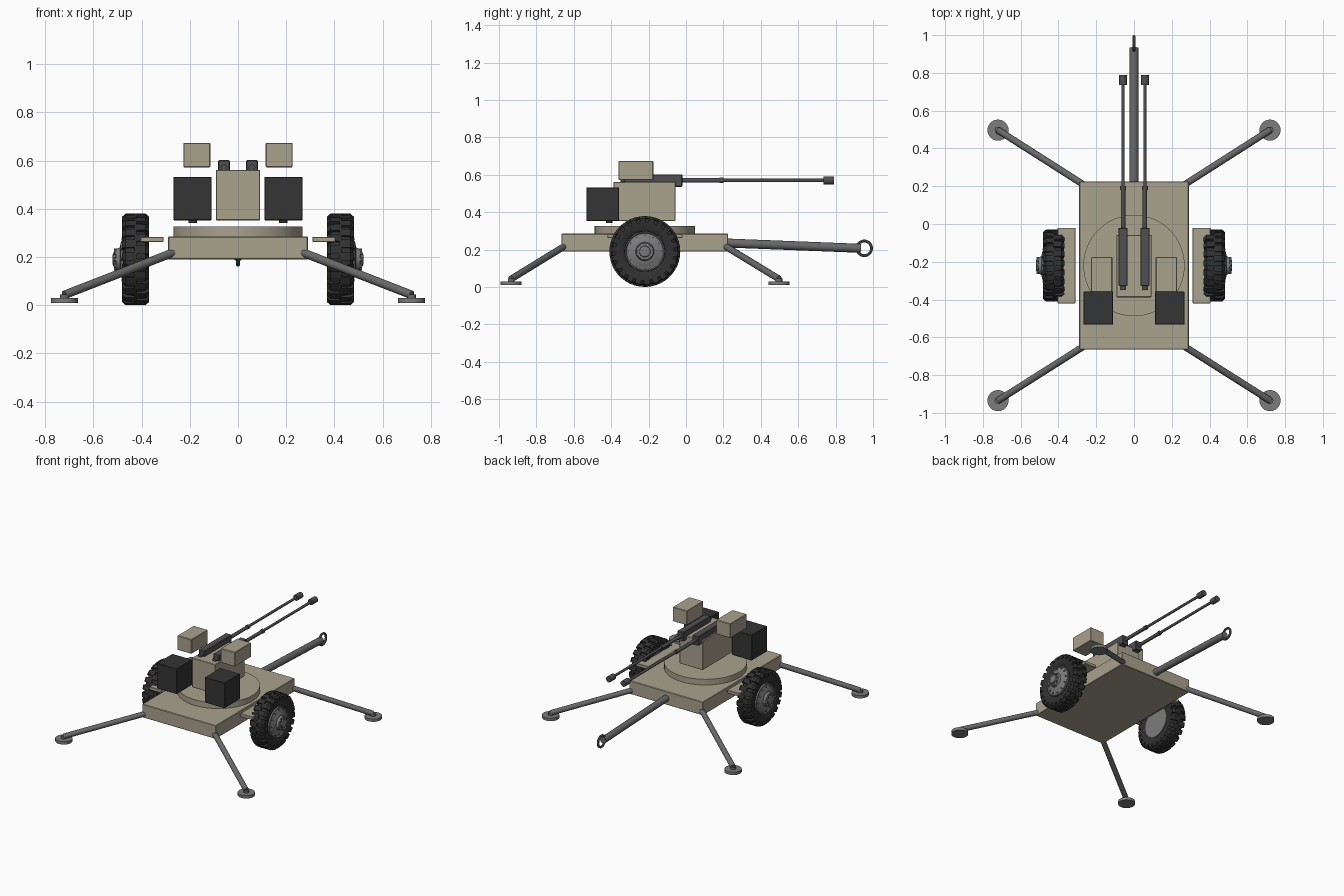
import bpy, bmesh
from math import pi, sin, cos
from mathutils import Vector, Matrix

if "Cube" in bpy.data.objects:
    bpy.data.objects.remove(bpy.data.objects["Cube"])


def material(name, rgb):
    m = bpy.data.materials.new(name)
    m.diffuse_color = (*rgb, 1)
    m.use_nodes = True
    m.node_tree.nodes["Principled BSDF"].inputs["Base Color"].default_value = m.diffuse_color
    return m


TAN = material("tan_paint", (0.40, 0.36, 0.27))
DARK = material("dark_panel", (0.035, 0.035, 0.037))
RUBBER = material("rubber", (0.03, 0.03, 0.03))
STEEL = material("steel", (0.14, 0.14, 0.14))
GUN = material("gunmetal", (0.08, 0.08, 0.085))
HUB = material("hub_grey", (0.2, 0.2, 0.2))


def finish(name, bm, mat, smooth=False):
    bmesh.ops.recalc_face_normals(bm, faces=bm.faces)
    me = bpy.data.meshes.new(name)
    bm.to_mesh(me)
    bm.free()
    ob = bpy.data.objects.new(name, me)
    bpy.context.collection.objects.link(ob)
    me.materials.append(mat)
    if smooth:
        bpy.ops.object.select_all(action='DESELECT')
        ob.select_set(True)
        bpy.context.view_layer.objects.active = ob
        bpy.ops.object.shade_smooth_by_angle(angle=0.6)
    return ob


def box(name, x, y, z, mat, bevel=0.003):
    bm = bmesh.new()
    c = [(a[0] + a[1]) / 2 for a in (x, y, z)]
    s = [abs(a[1] - a[0]) for a in (x, y, z)]
    bmesh.ops.create_cube(bm, size=1, matrix=Matrix.Translation(c) @ Matrix.Diagonal((*s, 1)))
    ob = finish(name, bm, mat)
    if bevel:
        mod = ob.modifiers.new("edge", 'BEVEL')
        mod.width = bevel
        mod.segments = 1
    return ob


def add_rod(bm, a, b, r, sides):
    a, b = Vector(a), Vector(b)
    m = Matrix.Translation((a + b) / 2) @ (b - a).to_track_quat('Z', 'Y').to_matrix().to_4x4()
    bmesh.ops.create_cone(bm, cap_ends=True, segments=sides, radius1=r, radius2=r,
                          depth=(b - a).length, matrix=m)


def rod(name, a, b, r, mat, sides=16, smooth=True):
    bm = bmesh.new()
    add_rod(bm, a, b, r, sides)
    return finish(name, bm, mat, smooth)


def lathe_x(name, profile, centre, side, mat, steps=48):
    # spin an (x, radius) profile about the wheel axle
    bm = bmesh.new()
    rings = []
    for x, r in profile:
        rings.append([bm.verts.new((side * x, centre[0] + r * cos(2 * pi * i / steps),
                                    centre[1] + r * sin(2 * pi * i / steps))) for i in range(steps)])
    for p, q in zip(rings, rings[1:]):
        for i in range(steps):
            j = (i + 1) % steps
            bm.faces.new((p[i], p[j], q[j], q[i]))
    bm.faces.new(rings[0])
    bm.faces.new(rings[-1])
    return finish(name, bm, mat, True)


# Carriage platform and turntable
box("chassis", (-0.29, 0.29), (-0.665, 0.225), (0.19, 0.285), TAN)
rod("turntable", (0, -0.22, 0.28), (0, -0.22, 0.326), 0.268, TAN, 64)
box("gun_mount", (-0.092, 0.092), (-0.388, -0.057), (0.352, 0.562), TAN)

# Drawbar with towing ring
rod("drawbar", (0, 0.20, 0.236), (0, 0.935, 0.207), 0.024, STEEL, 12)
bm = bmesh.new()
ring = []
for i in range(32):
    a = 2 * pi * i / 32
    ring.append([bm.verts.new((0.008 * cos(b), 0.953 + (0.039 + 0.008 * sin(b)) * cos(a),
                               0.207 + (0.039 + 0.008 * sin(b)) * sin(a)))
                 for b in (2 * pi * k / 10 for k in range(10))])
for i in range(32):
    for k in range(10):
        p, q, l = ring[i], ring[(i + 1) % 32], (k + 1) % 10
        bm.faces.new((p[k], p[l], q[l], q[k]))
finish("towing_ring", bm, STEEL, True)

WC = (-0.22, 0.19)  # wheel centre (y, z)
TIRE = [(0.378, 0.06), (0.378, 0.11), (0.374, 0.125), (0.372, 0.155), (0.384, 0.174), (0.40, 0.179),
        (0.45, 0.179), (0.466, 0.174), (0.478, 0.155), (0.476, 0.125), (0.466, 0.108), (0.46, 0.106),
        (0.46, 0.06)]
RIM = [(0.374, 0.09), (0.374, 0.107), (0.475, 0.107), (0.478, 0.102), (0.472, 0.097), (0.472, 0.092),
       (0.487, 0.07), (0.490, 0.05), (0.498, 0.046), (0.506, 0.046), (0.508, 0.03), (0.518, 0.028),
       (0.520, 0.02)]

for s, tag in ((-1, "left"), (1, "right")):
    # Wheel: tyre, staggered tread lugs, rim and bolts
    lathe_x(tag + "_tire", TIRE, WC, s, RUBBER)
    lathe_x(tag + "_rim", RIM, WC, s, HUB)
    bm = bmesh.new()
    n = 22
    for half in (-1, 1):
        for i in range(n):
            rot = Matrix.Translation((0, *WC)) @ Matrix.Rotation(2 * pi * (i + half / 4) / n, 4, 'X')
            x = [s * (0.425 + half * d) for d in (-0.004, 0.042, 0.056, 0.054, 0.044, -0.004)]
            r = (0.189, 0.189, 0.176, 0.152, 0.168, 0.172)
            ends = [[bm.verts.new(rot @ Vector((a, w * (0.017 if b > 0.18 else 0.015), b)))
                     for a, b in zip(x, r)] for w in (-1, 1)]
            for e in ends:
                bm.faces.new(e)
            for k in range(6):
                l = (k + 1) % 6
                bm.faces.new((ends[0][k], ends[0][l], ends[1][l], ends[1][k]))
    finish(tag + "_tread_lugs", bm, RUBBER)
    bm = bmesh.new()
    for count, rad, x0, x1, br in ((8, 0.038, 0.50, 0.515, 0.008), (12, 0.086, 0.47, 0.484, 0.005)):
        for i in range(count):
            a = 2 * pi * i / count
            y, z = WC[0] + rad * cos(a), WC[1] + rad * sin(a)
            add_rod(bm, (s * x0, y, z), (s * x1, y, z), br, 6)
    finish(tag + "_wheel_bolts", bm, HUB)
    box(tag + "_fender", (s * 0.31, s * 0.405), (-0.42, -0.02), (0.262, 0.284), TAN, 0.002)

    # Outrigger legs with round foot pads
    for end, y0, y1 in (("front", -0.65, -0.935), ("rear", 0.21, 0.497)):
        name = end + "_" + tag
        rod(name + "_leg", (s * 0.27, y0, 0.218), (s * 0.72, y1, 0.043), 0.018, STEEL, 12)
        rod(name + "_foot", (s * 0.72, y1, 0.01), (s * 0.72, y1, 0.03), 0.056, HUB, 24)
        rod(name + "_ankle", (s * 0.72, y1, 0.025), (s * 0.72, y1, 0.045), 0.018, STEEL, 12)

    # Gun: receiver, stepped barrel, collar, muzzle
    gx = s * 0.058
    box(tag + "_receiver", (gx - 0.024, gx + 0.024), (-0.328, -0.02), (0.536, 0.602), GUN)
    rod(tag + "_receiver_plug", (gx, -0.35, 0.571), (gx, -0.32, 0.571), 0.014, GUN)
    rod(tag + "_barrel_jacket", (gx, -0.03, 0.57), (gx, 0.18, 0.57), 0.012, GUN)
    rod(tag + "_barrel_collar", (gx, 0.18, 0.57), (gx, 0.20, 0.57), 0.015, GUN)
    rod(tag + "_barrel", (gx, 0.19, 0.57), (gx, 0.75, 0.57), 0.009, GUN)
    rod(tag + "_muzzle", (gx, 0.735, 0.57), (gx, 0.79, 0.57), 0.021, GUN)

    # Side cabinets: dark box in front, tan box above
    box(tag + "_dark_cabinet", (s * 0.11, s * 0.268), (-0.533, -0.358), (0.352, 0.533), DARK)
    rod(tag + "_cabinet_stud", (s * 0.188, -0.41, 0.342), (s * 0.188, -0.41, 0.37), 0.018, DARK, 12)
    box(tag + "_ammo_box", (s * 0.115, s * 0.227), (-0.36, -0.175), (0.572, 0.674), TAN)
